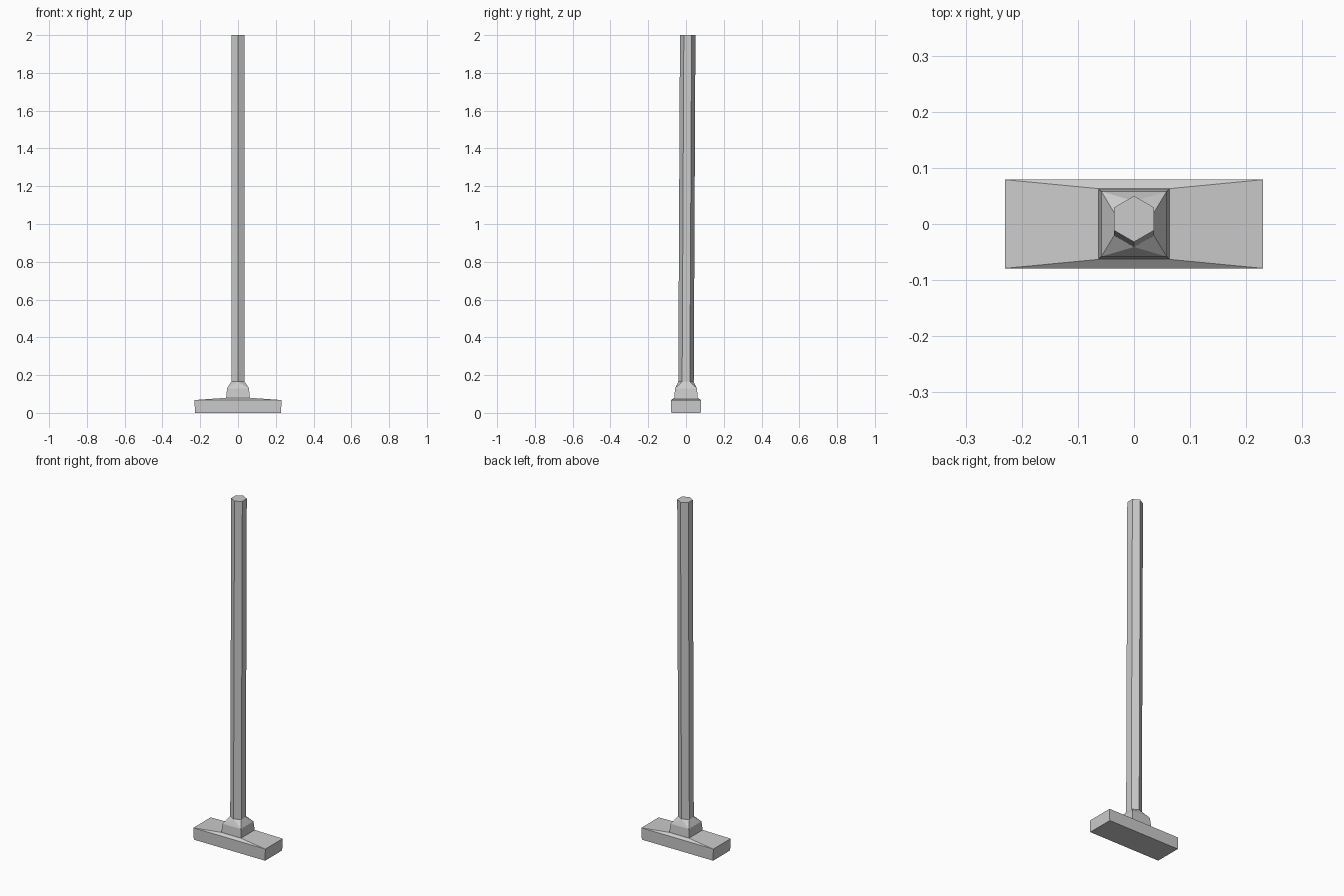
import bpy
import bmesh
from math import sin, cos, pi, radians

cube = bpy.data.objects.get("Cube")
if cube:
    bpy.data.objects.remove(cube, do_unlink=True)

COLOUR = (0.6, 0.6, 0.6, 1)
grey = bpy.data.materials.new("plain grey")
grey.use_nodes = True
grey.diffuse_color = COLOUR
grey.node_tree.nodes["Principled BSDF"].inputs["Base Color"].default_value = COLOUR


def rectangle(hx, hy, z):
    return [(x, y, z) for x in (-hx, hx) for y in (-hy, hy)]


def hexagon(radius, y, z):
    angles = [pi / 2 + i * pi / 3 for i in range(6)]
    return [(radius * cos(a), y + radius * sin(a), z) for a in angles]


def faceted_part(name, *rings):
    """Flat-faced solid skinned around stacked rings of points."""
    bm = bmesh.new()
    for ring in rings:
        for point in ring:
            bm.verts.new(point)
    bmesh.ops.convex_hull(bm, input=bm.verts[:])
    bmesh.ops.dissolve_limit(bm, angle_limit=radians(0.5),
                             verts=bm.verts[:], edges=bm.edges[:])
    bmesh.ops.recalc_face_normals(bm, faces=bm.faces[:])
    mesh = bpy.data.meshes.new(name)
    bm.to_mesh(mesh)
    bm.free()
    mesh.materials.append(grey)
    obj = bpy.data.objects.new(name, mesh)
    bpy.context.collection.objects.link(obj)


# Broad head with a gently sloped top
faceted_part("head", rectangle(0.228, 0.078, 0), rectangle(0.23, 0.079, 0.068),
             rectangle(0.063, 0.063, 0.08))

# Square socket that narrows to the handle
faceted_part("socket", rectangle(0.063, 0.062, 0.08), rectangle(0.058, 0.058, 0.13),
             hexagon(0.041, 0, 0.165))

# Six-sided handle, leaning slightly backwards
faceted_part("handle", hexagon(0.041, 0, 0.165), hexagon(0.041, 0.009, 2))
